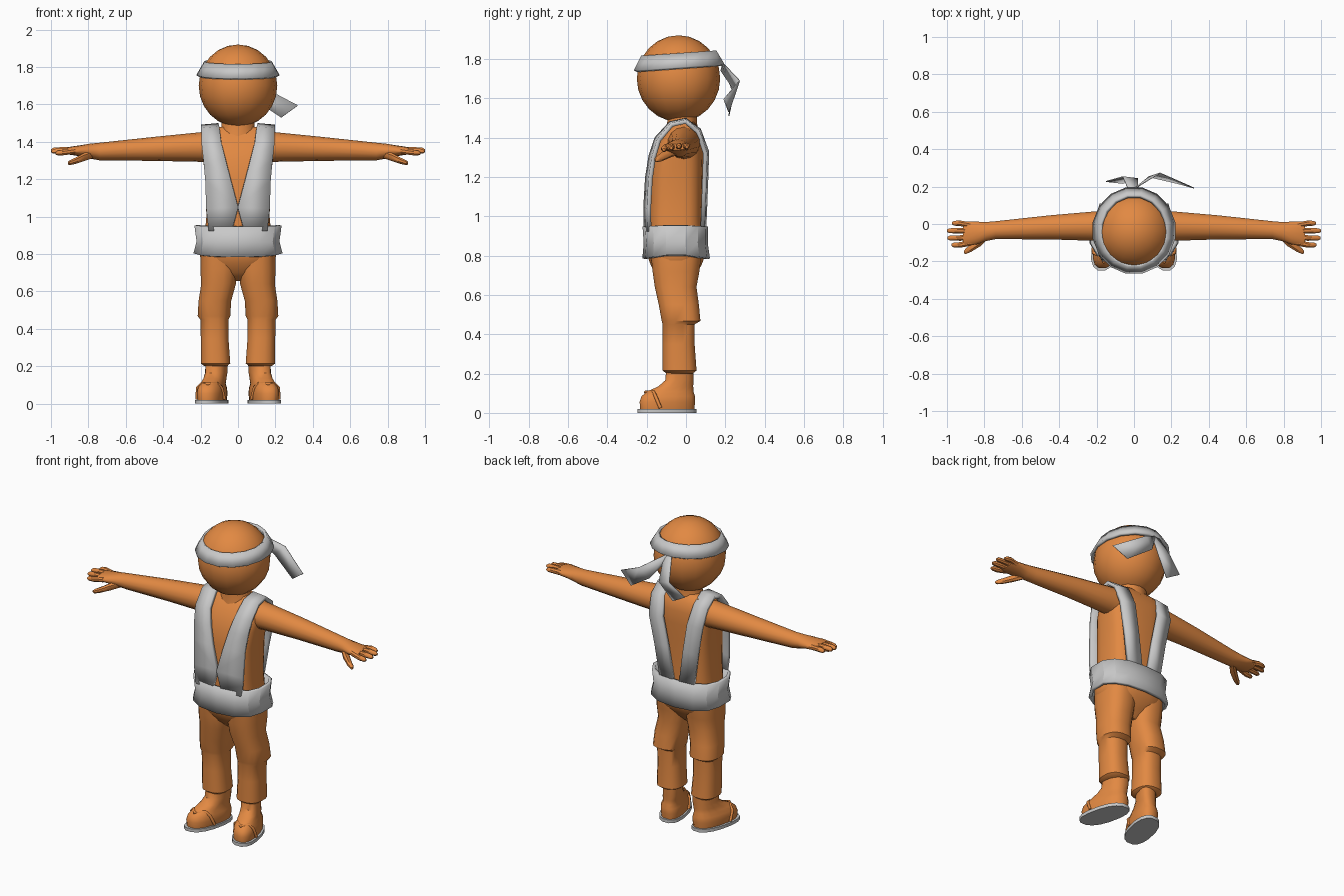
import bpy, bmesh, math


def material(name, rgb):
    m = bpy.data.materials.new(name)
    m.diffuse_color = (*rgb, 1)
    return m


ORANGE = material("warm_orange", (0.76, 0.25, 0.055))
GREY = material("cloth_grey", (0.58, 0.58, 0.58))


def finish(name, bm, mat, angle=40, mirror=False, thick=0, recalc=True):
    if recalc:
        bmesh.ops.recalc_face_normals(bm, faces=bm.faces)
    me = bpy.data.meshes.new(name)
    bm.to_mesh(me)
    bm.free()
    me.materials.append(mat)
    for p in me.polygons:
        p.use_smooth = True
    me.set_sharp_from_angle(angle=math.radians(angle))
    ob = bpy.data.objects.new(name, me)
    bpy.context.collection.objects.link(ob)
    if thick:
        s = ob.modifiers.new("thickness", 'SOLIDIFY')
        s.thickness = thick
        s.offset = -1
    if mirror:
        ob.modifiers.new("mirror", 'MIRROR')
    return ob


def loft(name, secs, mat, n=14, axis='z', power=2.0, cap=True, warp=None, **kw):
    """Skin rings (position, centre a, centre b, radius a, radius b) along an axis."""
    bm = bmesh.new()
    rings = []
    for pos, ca, cb, ra, rb in secs:
        ring = []
        for i in range(n):
            t = 2 * math.pi * (i + 0.5) / n
            c, s = math.cos(t), math.sin(t)
            a = ca + ra * math.copysign(abs(c) ** (2 / power), c)
            b = cb + rb * math.copysign(abs(s) ** (2 / power), s)
            co = (a, b, pos) if axis == 'z' else (pos, a, b)
            ring.append(bm.verts.new(warp(*co) if warp else co))
        rings.append(ring)
    for r, q in zip(rings, rings[1:]):
        for i in range(n):
            j = (i + 1) % n
            bm.faces.new((r[i], r[j], q[j], q[i]))
    if cap:
        bm.faces.new(rings[0][::-1])
        bm.faces.new(rings[-1])
    return finish(name, bm, mat, recalc=cap, **kw)


def ribbon(name, pairs, mat, **kw):
    """Strip of quads between pairs of edge points."""
    bm = bmesh.new()
    rows = [[bm.verts.new(p) for p in pair] for pair in pairs]
    for (a, b), (c, d) in zip(rows, rows[1:]):
        bm.faces.new((a, b, d, c))
    return finish(name, bm, mat, recalc=False, **kw)


# Head
bm = bmesh.new()
bmesh.ops.create_uvsphere(bm, u_segments=16, v_segments=12, radius=1)
for v in bm.verts:
    v.co = (v.co.x * 0.21, v.co.y * 0.212 - 0.038, v.co.z * 0.22 + 1.70)
finish("head", bm, ORANGE)

# Headband, flared at the bottom and tilted up at the back
loft("headband", [(1.76, 0, -0.035, 0.225, 0.235), (1.832, 0, -0.037, 0.183, 0.195)],
     GREY, n=16, cap=False, thick=0.018, warp=lambda x, y, z: (x, y, z + 0.07 * y))

# Headband tails
ribbon("long_tail", [((0.0, 0.185, 1.78), (0.0, 0.175, 1.74)),
                     ((0.14, 0.27, 1.69), (0.08, 0.25, 1.63)),
                     ((0.32, 0.19, 1.595), (0.23, 0.215, 1.53))],
       GREY, thick=0.005, angle=20)
ribbon("short_tail", [((0.02, 0.18, 1.78), (-0.03, 0.18, 1.78)),
                      ((0.02, 0.24, 1.62), (-0.06, 0.25, 1.64)),
                      ((-0.06, 0.215, 1.51), (-0.15, 0.225, 1.56))],
       GREY, thick=0.005, angle=20)

# Torso and neck
loft("torso", [(0.84, 0, -0.05, 0.185, 0.135), (1.0, 0, -0.055, 0.17, 0.137),
               (1.2, 0, -0.05, 0.175, 0.135), (1.3, 0, -0.042, 0.187, 0.13),
               (1.38, 0, -0.025, 0.195, 0.112), (1.44, 0, -0.012, 0.19, 0.085),
               (1.468, 0, -0.01, 0.16, 0.06), (1.48, 0, -0.01, 0.10, 0.05)],
     ORANGE, n=24, power=3.2)
loft("neck", [(1.42, 0, -0.02, 0.11, 0.085), (1.48, 0, -0.02, 0.09, 0.075),
              (1.54, 0, -0.02, 0.09, 0.075)], ORANGE)

# Vest straps: front hem, over the shoulder, back hem
vest = [(-0.215, 0.93, 0.032, 0.157), (-0.217, 1.05, 0.0, 0.17), (-0.208, 1.2, 0.04, 0.175),
        (-0.19, 1.31, 0.068, 0.185), (-0.16, 1.40, 0.09, 0.195), (-0.085, 1.482, 0.10, 0.197),
        (0.0, 1.50, 0.105, 0.197), (0.075, 1.445, 0.105, 0.195), (0.118, 1.33, 0.088, 0.185),
        (0.112, 1.15, 0.055, 0.15), (0.103, 0.92, 0.02, 0.115)]
ribbon("vest_strap", [((a, y, z), (b, y * 0.92, z - 0.008)) for y, z, a, b in vest],
       GREY, thick=0.022, mirror=True, angle=30)

# Belt, pinched at mid height, hem dipping at front and back
loft("belt", [(0.812, 0, -0.05, 0.243, 0.172), (0.87, 0, -0.052, 0.226, 0.163),
              (0.955, 0, -0.054, 0.238, 0.167)],
     GREY, n=14, power=2.5, cap=False, thick=0.02, angle=25,
     warp=lambda x, y, z: (x, y, z - (0.027 if z < 0.85 else 0.008) * abs(y + 0.05) / 0.17))

# Trousers
loft("hips", [(0.655, 0, -0.05, 0.03, 0.05), (0.70, 0, -0.053, 0.14, 0.095),
              (0.75, 0, -0.05, 0.195, 0.13), (0.80, 0, -0.05, 0.208, 0.148),
              (0.90, 0, -0.05, 0.2, 0.145)], ORANGE, n=20, power=2.5)
leg = [(0.20, 0.06, 0.18, -0.10, 0.035), (0.215, 0.04, 0.20, -0.12, 0.055),
       (0.35, 0.05, 0.20, -0.12, 0.045), (0.45, 0.05, 0.203, -0.12, 0.045),
       (0.468, 0.04, 0.217, -0.125, 0.075), (0.55, 0.035, 0.212, -0.14, 0.067),
       (0.64, 0.01, 0.198, -0.16, 0.055), (0.72, 0.0, 0.203, -0.172, 0.07),
       (0.80, 0.005, 0.20, -0.18, 0.08)]
loft("trouser_leg", [(z, (a + b) / 2, (c + d) / 2, (b - a) / 2, (d - c) / 2)
                     for z, a, b, c, d in leg], ORANGE, n=16, power=2.5, mirror=True)


# Feet turn outwards toward the toes
def toe_out(x, y, z):
    return (x - 0.22 * (y + 0.06), y, z)


loft("sole", [(0, 0.132, -0.097, 0.08, 0.153), (0.02, 0.132, -0.097, 0.08, 0.153)],
     GREY, n=16, power=2.4, mirror=True, warp=toe_out)
loft("foot", [(0.02, 0.13, -0.095, 0.068, 0.14), (0.055, 0.13, -0.095, 0.072, 0.143),
              (0.085, 0.13, -0.09, 0.068, 0.138), (0.108, 0.128, -0.08, 0.058, 0.12),
              (0.135, 0.125, -0.052, 0.057, 0.09), (0.165, 0.122, -0.034, 0.056, 0.073),
              (0.23, 0.12, -0.03, 0.057, 0.07)],
     ORANGE, n=16, power=2.5, mirror=True, warp=toe_out)

# Sandal thong as a bent tube across each foot
cu = bpy.data.curves.new("sandal_thong", 'CURVE')
cu.dimensions = '3D'
cu.bevel_depth = 0.009
cu.bevel_resolution = 1
cu.use_fill_caps = True
path = [(0.057, -0.13, 0.025), (0.066, -0.155, 0.085), (0.09, -0.165, 0.108),
        (0.13, -0.205, 0.105), (0.17, -0.165, 0.108), (0.196, -0.155, 0.085),
        (0.204, -0.13, 0.025)]
sp = cu.splines.new('POLY')
sp.points.add(len(path) - 1)
for pt, co in zip(sp.points, path):
    pt.co = (*toe_out(*co), 1)
cu.materials.append(ORANGE)
thong = bpy.data.objects.new("sandal_thong", cu)
bpy.context.collection.objects.link(thong)
thong.modifiers.new("mirror", 'MIRROR')

# Arms and palms
loft("arm", [(0.10, -0.012, 1.372, 0.085, 0.09), (0.2, -0.011, 1.372, 0.081, 0.079),
             (0.45, -0.018, 1.362, 0.066, 0.064), (0.74, -0.033, 1.348, 0.049, 0.047),
             (0.79, -0.04, 1.35, 0.052, 0.04), (0.84, -0.048, 1.352, 0.062, 0.03),
             (0.90, -0.052, 1.352, 0.068, 0.021), (0.915, -0.052, 1.352, 0.06, 0.015)],
     ORANGE, axis='x', mirror=True)

# Fingers and thumb
for i, (y, tip, z) in enumerate([(0.004, 0.972, 1.357), (-0.036, 1.0, 1.358),
                                 (-0.075, 0.997, 1.352), (-0.112, 0.975, 1.343)]):
    y0 = -0.052 + (y + 0.052) * 0.8
    loft(f"finger_{i + 1}", [(0.87, y0, 1.352, 0.017, 0.017), (0.93, y, z, 0.016, 0.016),
                             (tip - 0.012, y, z - 0.003, 0.014, 0.014),
                             (tip, y, z - 0.005, 0.007, 0.007)],
         ORANGE, n=8, axis='x', mirror=True)
loft("thumb", [(0.77, -0.045, 1.338, 0.025, 0.025), (0.82, -0.092, 1.32, 0.028, 0.024),
               (0.87, -0.128, 1.298, 0.022, 0.018), (0.9, -0.146, 1.288, 0.016, 0.014),
               (0.91, -0.15, 1.286, 0.006, 0.007)],
     ORANGE, n=8, axis='x', mirror=True)
